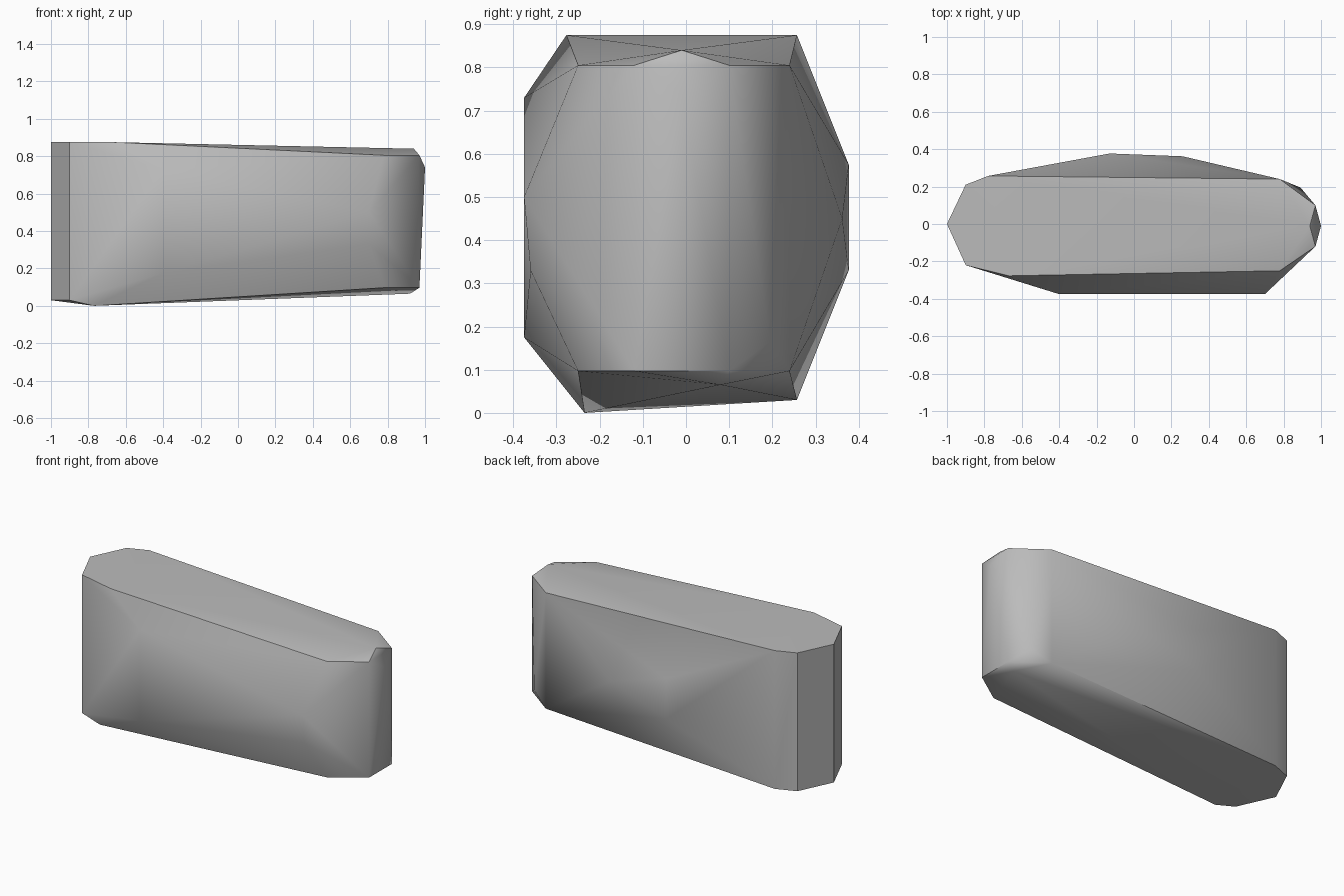
import bpy, bmesh, math

cube = bpy.data.objects.get("Cube")
if cube:
    bpy.data.objects.remove(cube, do_unlink=True)

# Plain grey stone
stone = bpy.data.materials.new("grey stone")
stone.use_nodes = True
grey = (0.5, 0.5, 0.5, 1)
stone.diffuse_color = grey
stone.node_tree.nodes["Principled BSDF"].inputs["Base Color"].default_value = grey

TOP, BASE = 0.875, 0.03
corners = []


def column(x, y, *heights):
    """Add the corners that stand above each other at one plan position."""
    corners.extend((x, y, z) for z in heights)


# Tall blunt end
column(-1.0, 0, BASE, TOP)
column(-0.9, -0.22, BASE, TOP)
column(-0.9, 0.21, BASE, TOP)
column(-0.78, 0.257, BASE, TOP)
column(-0.67, -0.277, TOP)
column(-0.77, -0.235, 0)

# Low chamfered end
for x, y in ((0.78, -0.25), (0.97, -0.12), (0.97, 0.1), (0.78, 0.24)):
    column(x, y, 0.097, 0.805)
column(0.94, -0.01, 0.84)
column(1.0, -0.01, 0.74)
column(0.92, 0.08, 0.065)
column(0.89, 0.195, 0.165)

# Bulging long sides
column(-0.4, -0.375, 0.175, 0.73)
column(0.7, -0.375, 0.5)
column(0.7, -0.36, 0.33)
column(-0.13, 0.377, 0.33, 0.575)
column(0.26, 0.362, 0.45)

# Wrap the corners in one closed faceted block
bm = bmesh.new()
for co in corners:
    bm.verts.new(co)
hull = bmesh.ops.convex_hull(bm, input=bm.verts)
loose = [v for v in bm.verts if not v.link_faces]
bmesh.ops.delete(bm, geom=loose, context="VERTS")
bmesh.ops.recalc_face_normals(bm, faces=bm.faces)
mesh = bpy.data.meshes.new("boulder")
bm.to_mesh(mesh)
bm.free()
mesh.materials.append(stone)

boulder = bpy.data.objects.new("boulder", mesh)
bpy.context.collection.objects.link(boulder)
bpy.ops.object.select_all(action="DESELECT")
boulder.select_set(True)
bpy.context.view_layer.objects.active = boulder
bpy.ops.object.shade_smooth_by_angle(angle=math.radians(32))
